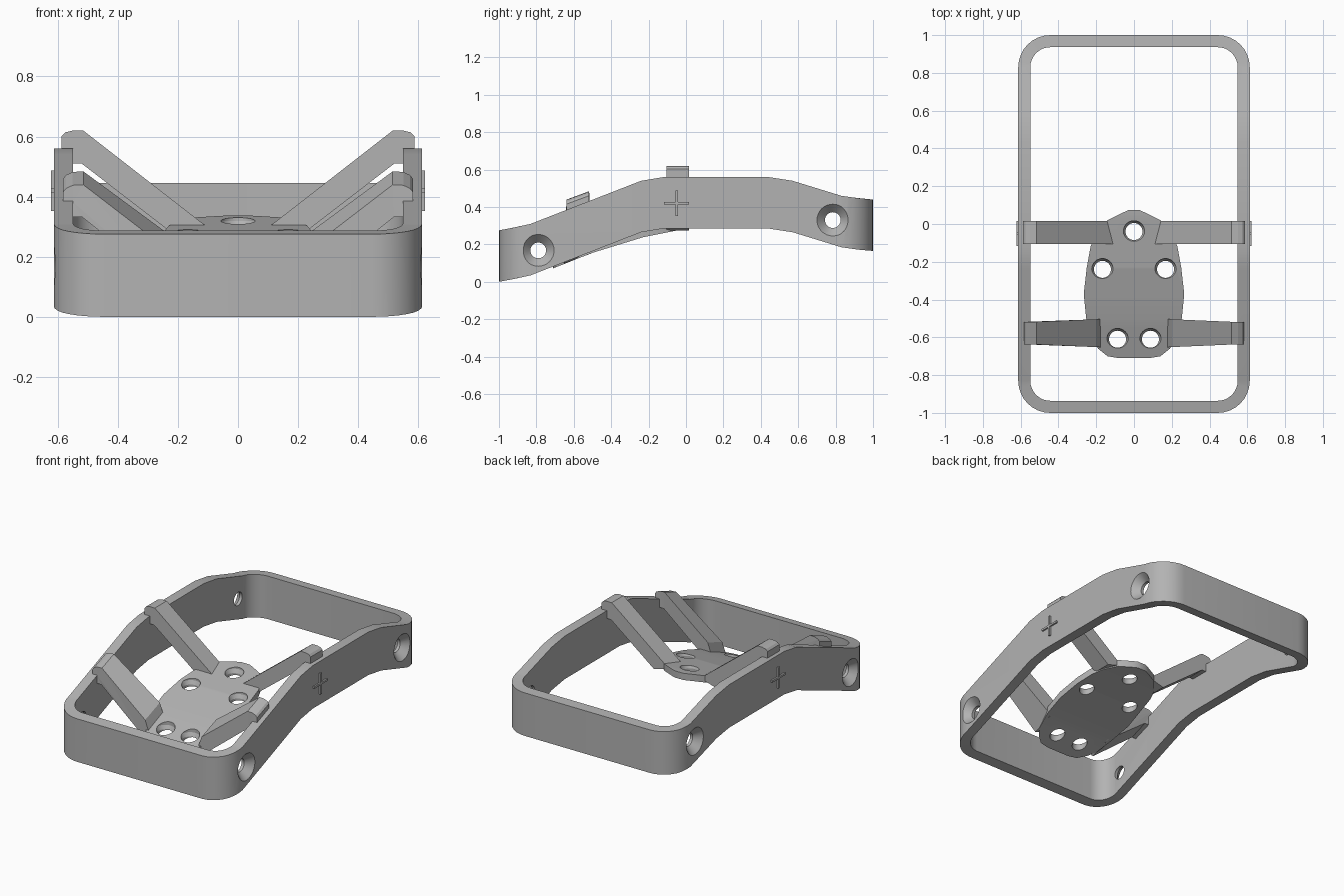
import bpy, bmesh, math
from mathutils import Matrix, Vector

cube = bpy.data.objects.get("Cube")
if cube:
    bpy.data.objects.remove(cube, do_unlink=True)

grey = bpy.data.materials.new("plain grey")
grey.use_nodes = True
colour = (0.45, 0.45, 0.45, 1)
grey.diffuse_color = colour
grey.node_tree.nodes["Principled BSDF"].inputs["Base Color"].default_value = colour


def finish(name, bm):
    bmesh.ops.recalc_face_normals(bm, faces=bm.faces)
    mesh = bpy.data.meshes.new(name)
    bm.to_mesh(mesh)
    bm.free()
    mesh.materials.append(grey)
    obj = bpy.data.objects.new(name, mesh)
    bpy.context.collection.objects.link(obj)
    return obj


def smooth(obj):
    bpy.ops.object.select_all(action="DESELECT")
    obj.select_set(True)
    bpy.context.view_layer.objects.active = obj
    bpy.ops.object.shade_smooth_by_angle(angle=math.radians(25))


def interp(table, y):
    for (y0, z0), (y1, z1) in zip(table, table[1:]):
        if y <= y1:
            return z0 + (z1 - z0) * (y - y0) / (y1 - y0)
    return table[-1][1]


def lathe(bm, profile, matrix, n=32):
    """Closed solid of revolution about local z from (radius, height) pairs."""
    rings = [[bm.verts.new(matrix @ Vector((r * math.cos(2 * math.pi * i / n),
                                            r * math.sin(2 * math.pi * i / n), h)))
              for i in range(n)] for r, h in profile]
    for a, b in zip(rings, rings[1:]):
        for i in range(n):
            j = (i + 1) % n
            bm.faces.new((a[i], a[j], b[j], b[i]))
    bm.faces.new(rings[0])
    bm.faces.new(rings[-1])


def cut(obj, bm):
    cutter = finish("hole_cutter", bm)
    cutter.hide_render = True
    mod = obj.modifiers.new("holes", "BOOLEAN")
    mod.operation, mod.solver, mod.object = "DIFFERENCE", "EXACT", cutter
    bpy.context.view_layer.objects.active = obj
    bpy.ops.object.modifier_apply(modifier=mod.name)
    bpy.data.objects.remove(cutter, do_unlink=True)


# Frame: rounded rectangular ring whose height follows a bent side profile
W, L, R, T, H = 0.613, 1.0, 0.17, 0.064, 0.275
top = [(-1, 0.275), (-0.92, 0.29), (-0.83, 0.31), (-0.24, 0.54), (-0.12, 0.56),
       (0.44, 0.56), (0.57, 0.54), (0.83, 0.46), (0.92, 0.447), (1, 0.44)]
bends = [y for y, z in top if abs(y) < 0.8]
path = []
for k, (sx, sy) in enumerate([(1, 1), (-1, 1), (-1, -1), (1, -1)]):
    for i in range(9):
        a = math.pi / 2 * (k + i / 8)
        path.append((sx * (W - R), sy * (L - R), math.cos(a), math.sin(a)))
    if k in (1, 3):
        for y in sorted(bends, reverse=(k == 1)):
            path.append((sx * (W - R), y, sx, 0))

bm = bmesh.new()
loops = []
for cx, cy, nx, ny in path:
    ring = []
    for r, drop in ((R, 0), (R - T, 0), (R - T, H), (R, H)):
        x, y = cx + nx * r, cy + ny * r
        ring.append(bm.verts.new((x, y, interp(top, y) - drop)))
    loops.append(ring)
for a, b in zip(loops, loops[1:] + loops[:1]):
    for i in range(4):
        j = (i + 1) % 4
        bm.faces.new((a[i], a[j], b[j], b[i]))
frame = finish("frame", bm)

# Countersunk screw holes through the side walls
bm = bmesh.new()
for side in (-1, 1):
    for y, z in ((-0.79, 0.168), (0.785, 0.33)):
        m = Matrix.Translation((0, y, z)) @ Matrix.Rotation(side * math.pi / 2, 4, "Y")
        lathe(bm, [(0.042, W - 0.12), (0.042, W - 0.045), (0.085, W), (0.085, W + 0.05)], m)
cut(frame, bm)
smooth(frame)

# Raised plus marks on both sides
for side, label in ((1, "left"), (-1, "right")):
    for part, dy, dz in (("bar", 0.134, 0.013), ("post", 0.013, 0.134)):
        bm = bmesh.new()
        bmesh.ops.create_cube(bm, size=1, matrix=Matrix.Translation((side * (W + 0.003), -0.05, 0.42))
                              @ Matrix.Diagonal((0.014, dy, dz, 1)))
        finish(f"{label}_plus_{part}", bm)

# Sloping egg-shaped plate lofted from front to back
under = [(-0.71, 0.072), (-0.5, 0.155), (-0.23, 0.238), (0.03, 0.29), (0.08, 0.295)]
outline = [(-0.71, 0.08), (-0.70, 0.14), (-0.66, 0.19), (-0.61, 0.225), (-0.5, 0.253),
           (-0.37, 0.266), (-0.23, 0.25), (-0.12, 0.23), (-0.05, 0.2), (0.02, 0.14),
           (0.06, 0.06), (0.073, 0.03)]
bm = bmesh.new()
loops = []
for y, w in outline:
    z = interp(under, y)
    loops.append([bm.verts.new(p) for p in
                  ((-w, y, z), (w, y, z), (w, y, z + 0.043), (-w, y, z + 0.043))])
for a, b in zip(loops, loops[1:]):
    for i in range(4):
        j = (i + 1) % 4
        bm.faces.new((a[i], a[j], b[j], b[i]))
bm.faces.new(loops[0])
bm.faces.new(loops[-1])
plate = finish("plate", bm)

bm = bmesh.new()
for x, y in ((0, -0.04), (0.167, -0.24), (-0.167, -0.24), (0.087, -0.61), (-0.087, -0.61)):
    z = interp(under, y)
    lathe(bm, [(0.045, z - 0.1), (0.045, z + 0.02), (0.057, z + 0.043), (0.057, z + 0.12)],
          Matrix.Translation((x, y, 0)))
cut(plate, bm)
smooth(plate)


# Hooked arms: side profile extruded along y, leaning with the frame slope
def arm(name, side, profile, y0, y1, slope=0, flare=0):
    bm = bmesh.new()
    mid = (y0 + y1) / 2
    caps = []
    for y, out in ((y0, -1), (y1, 1)):
        cap = []
        for x, z in profile:
            yy = y + out * flare * (0.52 - min(x, 0.52)) / 0.35
            cap.append(bm.verts.new((side * x, yy, z + slope * (yy - mid))))
        caps.append(cap)
        bm.faces.new(cap)
    n = len(profile)
    for i in range(n):
        j = (i + 1) % n
        bm.faces.new((caps[0][i], caps[0][j], caps[1][j], caps[1][i]))
    bmesh.ops.triangulate(bm, faces=[f for f in bm.faces if len(f.verts) > 4])
    finish(name, bm)


back_profile = [(0.11, 0.305), (0.515, 0.62), (0.55, 0.62), (0.575, 0.614), (0.587, 0.602),
                (0.587, 0.558), (0.55, 0.558), (0.55, 0.51), (0.52, 0.51), (0.215, 0.275)]
front_profile = [(0.17, 0.145), (0.2, 0.225), (0.515, 0.462), (0.55, 0.46), (0.572, 0.45),
                 (0.582, 0.438), (0.582, 0.405), (0.55, 0.405), (0.55, 0.355),
                 (0.52, 0.355), (0.225, 0.125)]
for side, label in ((1, "left"), (-1, "right")):
    arm(f"{label}_back_arm", side, back_profile, -0.105, 0.015)
    arm(f"{label}_front_arm", side, front_profile, -0.638, -0.518, slope=0.37, flare=0.015)
